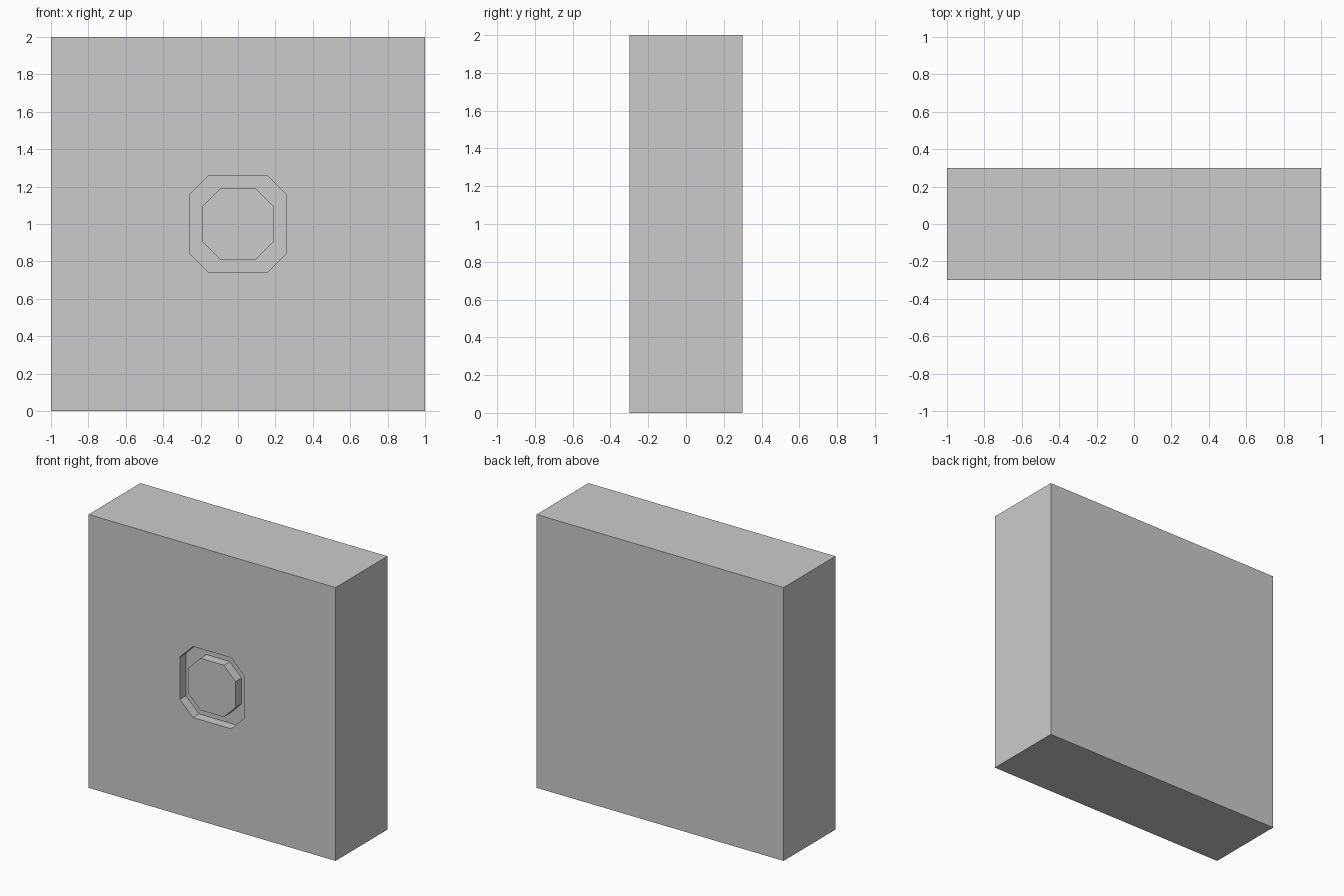
import bpy
import bmesh

default = bpy.data.objects.get("Cube")
if default:
    bpy.data.objects.remove(default, do_unlink=True)

WIDTH, DEPTH, HEIGHT = 2.0, 0.6, 2.0
FRONT, MID = -DEPTH / 2, HEIGHT / 2
GROOVE_DEPTH = 0.07


def add_object(name, bm):
    bmesh.ops.recalc_face_normals(bm, faces=bm.faces)
    mesh = bpy.data.meshes.new(name)
    bm.to_mesh(mesh)
    bm.free()
    obj = bpy.data.objects.new(name, mesh)
    bpy.context.collection.objects.link(obj)
    return obj


def octagon(bm, half, corner, y):
    """Square outline with cut corners, upright in the XZ plane."""
    quarter = [(half, -corner), (half, corner)]
    points = []
    for _ in range(4):
        points += quarter
        quarter = [(-z, x) for x, z in quarter]
    return [bm.verts.new((x, y, MID + z)) for x, z in points]


# Block
bm = bmesh.new()
bmesh.ops.create_cube(bm, size=1)
bmesh.ops.scale(bm, verts=bm.verts, vec=(WIDTH, DEPTH, HEIGHT))
bmesh.ops.translate(bm, verts=bm.verts, vec=(0, 0, MID))
block = add_object("block_with_button", bm)

# Ring-shaped cutter: leaves a flush octagonal button inside the groove
bm = bmesh.new()
near, far = FRONT - 0.1, FRONT + GROOVE_DEPTH
loops = [octagon(bm, 0.26, 0.155, near), octagon(bm, 0.26, 0.155, far),
         octagon(bm, 0.19, 0.095, far), octagon(bm, 0.19, 0.095, near)]
for a, b in zip(loops, loops[1:] + loops[:1]):
    for i in range(8):
        j = (i + 1) % 8
        bm.faces.new((a[i], a[j], b[j], b[i]))
cutter = add_object("groove_cutter", bm)
cutter.hide_render = True

# Cut the groove and discard the cutter
cut = block.modifiers.new("groove", 'BOOLEAN')
cut.operation = 'DIFFERENCE'
cut.solver = 'EXACT'
cut.object = cutter
bpy.context.view_layer.objects.active = block
bpy.ops.object.modifier_apply(modifier=cut.name)
bpy.data.objects.remove(cutter, do_unlink=True)
